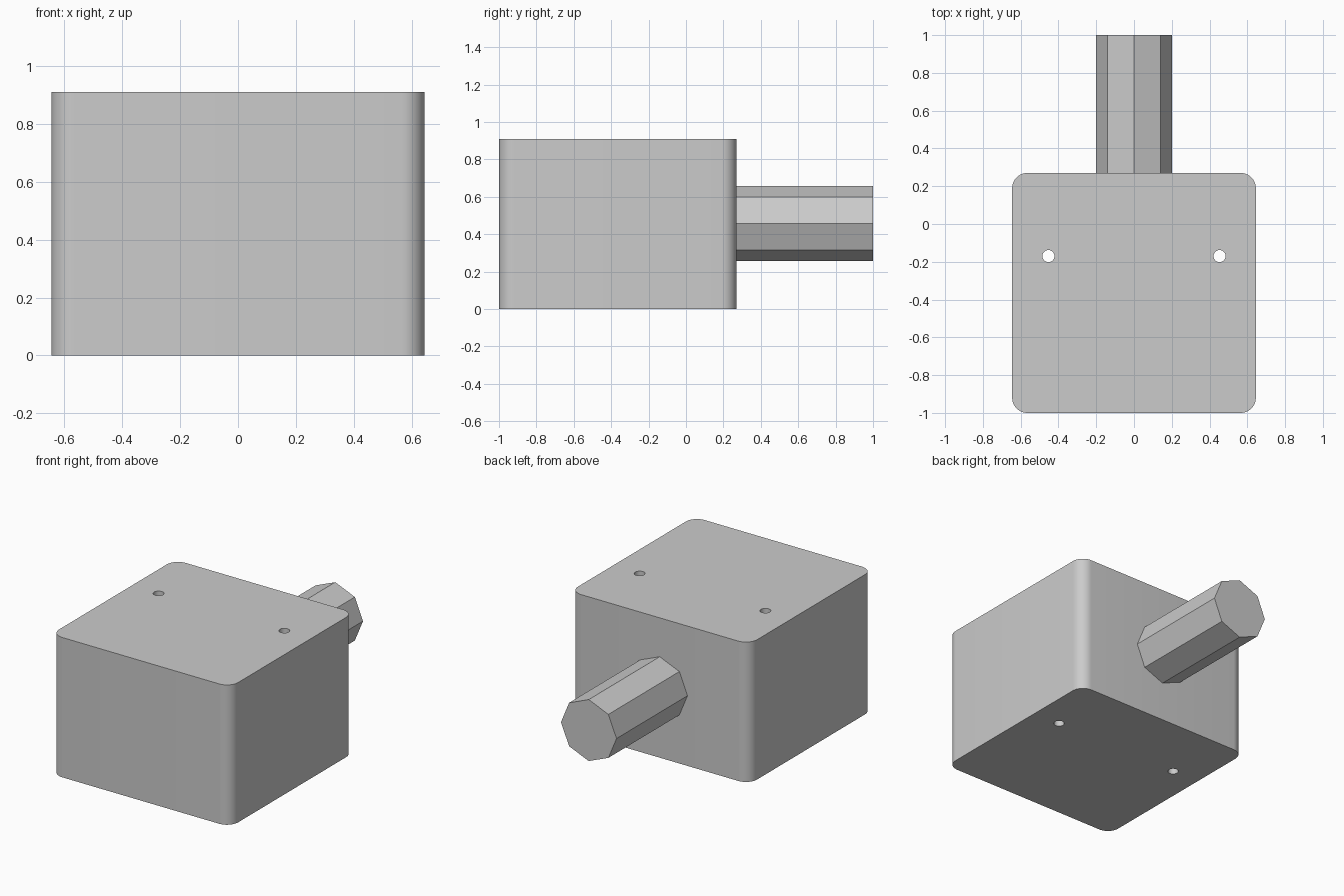
import bpy
import bmesh
import math

cube = bpy.data.objects.get("Cube")
if cube:
    bpy.data.objects.remove(cube, do_unlink=True)

grey = bpy.data.materials.new("plain grey")
grey.use_nodes = True
colour = (0.6, 0.6, 0.6, 1)
grey.diffuse_color = colour
grey.node_tree.nodes["Principled BSDF"].inputs["Base Color"].default_value = colour

WIDTH, HEIGHT = 1.29, 0.91
FRONT, BACK, END = -1.0, 0.27, 1.0


def activate(obj):
    bpy.ops.object.select_all(action='DESELECT')
    obj.select_set(True)
    bpy.context.view_layer.objects.active = obj


def cylinder(name, sides, radius, depth, location, rotation=(0, 0, 0)):
    bpy.ops.mesh.primitive_cylinder_add(vertices=sides, radius=radius, depth=depth,
                                        location=location, rotation=rotation)
    obj = bpy.context.object
    obj.name = name
    obj.data.materials.append(grey)
    return obj


# Block with rounded vertical corners
bpy.ops.mesh.primitive_cube_add(size=1, location=(0, (FRONT + BACK) / 2, HEIGHT / 2))
body = bpy.context.object
body.name = "body_block"
body.scale = (WIDTH, BACK - FRONT, HEIGHT)
bpy.ops.object.transform_apply(location=True, rotation=True, scale=True)
body.data.materials.append(grey)

bm = bmesh.new()
bm.from_mesh(body.data)
uprights = [e for e in bm.edges if abs(e.verts[0].co.z - e.verts[1].co.z) > 0.5]
bmesh.ops.bevel(bm, geom=uprights, offset=0.08, segments=10, profile=0.5, affect='EDGES')
bm.to_mesh(body.data)
bm.free()

# Two vertical through holes
for side, x in (("right", -0.453), ("left", 0.453)):
    cutter = cylinder(side + "_hole_cutter", 32, 0.032, HEIGHT + 0.4, (x, -0.17, HEIGHT / 2))
    cut = body.modifiers.new(side + "_hole", 'BOOLEAN')
    cut.operation = 'DIFFERENCE'
    cut.solver = 'EXACT'
    cut.object = cutter
    activate(body)
    bpy.ops.object.modifier_apply(modifier=cut.name)
    bpy.data.objects.remove(cutter, do_unlink=True)

activate(body)
bpy.ops.object.shade_smooth_by_angle(angle=math.radians(30))

# Eight-sided shaft with a ridge on top, seated on the back face
cylinder("octagonal_shaft", 8, 0.2, END - BACK,
         (0, (BACK + END) / 2, 0.457), (math.pi / 2, 0, 0))
